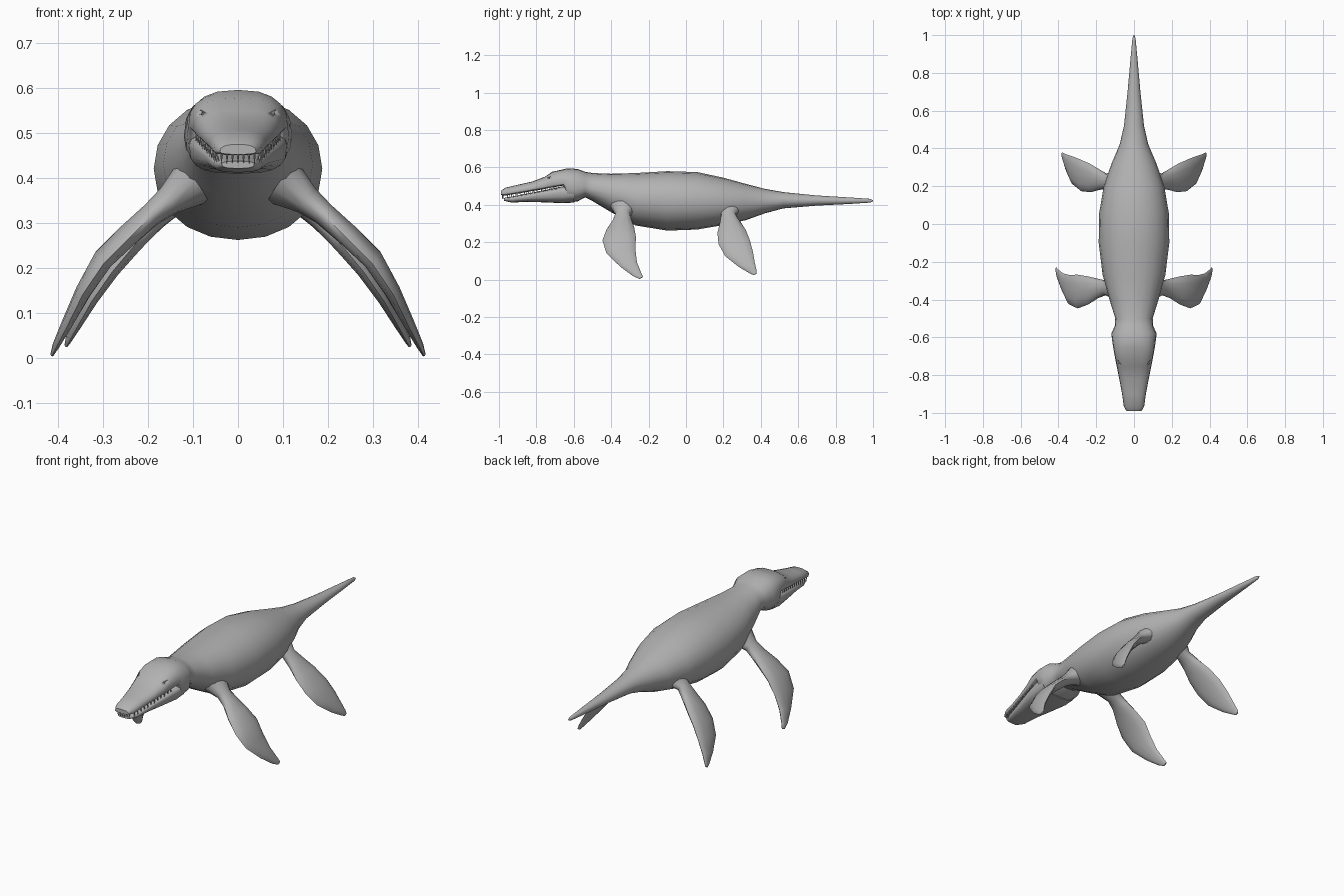
import bpy, bmesh, math
from mathutils import Vector

skin = bpy.data.materials.new("grey_skin")
skin.diffuse_color = (0.45, 0.45, 0.45, 1)


def finish(name, bm, angle=50):
    """Turn a bmesh into a smooth shaded object."""
    bmesh.ops.recalc_face_normals(bm, faces=bm.faces)
    mesh = bpy.data.meshes.new(name)
    bm.to_mesh(mesh)
    bm.free()
    mesh.materials.append(skin)
    obj = bpy.data.objects.new(name, mesh)
    bpy.context.collection.objects.link(obj)
    bpy.ops.object.select_all(action='DESELECT')
    obj.select_set(True)
    bpy.context.view_layer.objects.active = obj
    bpy.ops.object.shade_smooth_by_angle(angle=math.radians(angle))
    return obj


def loft(bm, rings):
    """Skin a list of equal point rings and close both ends."""
    rows = [[bm.verts.new(p) for p in ring] for ring in rings]
    n = len(rows[0])
    for a, b in zip(rows, rows[1:]):
        for i in range(n):
            bm.faces.new((a[i], a[(i + 1) % n], b[(i + 1) % n], b[i]))
    bm.faces.new(rows[0])
    bm.faces.new(rows[-1])


def section(y, w, zb, zc, zt, e, sides=20):
    """Rounded cross-section: half width, bottom, widest height, top, boxiness."""
    ring = []
    for i in range(sides):
        a = 2 * math.pi * i / sides
        c, s = math.cos(a), math.sin(a)
        x = w * math.copysign(abs(c) ** (2 / e), c)
        h = abs(s) ** (2 / e)
        ring.append((x, y, zc + h * (zt - zc) if s > 0 else zc - h * (zc - zb)))
    return ring


# Body, tail, skull and upper jaw in one skin
trunk = [
    (-0.99, 0.040, 0.452, 0.458, 0.474, 2.6),
    (-0.965, 0.054, 0.450, 0.460, 0.492, 2.6),
    (-0.90, 0.063, 0.460, 0.470, 0.507, 2.5),
    (-0.82, 0.078, 0.474, 0.484, 0.525, 2.5),
    (-0.755, 0.091, 0.485, 0.496, 0.550, 2.7),
    (-0.715, 0.099, 0.493, 0.505, 0.577, 2.9),
    (-0.655, 0.110, 0.503, 0.515, 0.590, 2.6),
    (-0.635, 0.113, 0.412, 0.495, 0.595, 2.6),
    (-0.58, 0.120, 0.418, 0.492, 0.592, 2.5),
    (-0.54, 0.102, 0.440, 0.495, 0.577, 2.3),
    (-0.50, 0.099, 0.420, 0.485, 0.570, 2.1),
    (-0.40, 0.130, 0.360, 0.460, 0.566, 2.1),
    (-0.27, 0.166, 0.290, 0.430, 0.570, 2.1),
    (-0.10, 0.187, 0.262, 0.420, 0.580, 2.1),
    (0.06, 0.184, 0.268, 0.420, 0.575, 2.1),
    (0.20, 0.160, 0.292, 0.415, 0.545, 2.1),
    (0.32, 0.119, 0.318, 0.415, 0.512, 2),
    (0.42, 0.076, 0.354, 0.415, 0.486, 2),
    (0.52, 0.053, 0.381, 0.422, 0.468, 2),
    (0.70, 0.034, 0.396, 0.422, 0.450, 2),
    (0.88, 0.018, 0.405, 0.422, 0.439, 2),
    (0.985, 0.008, 0.412, 0.422, 0.432, 2),
    (1.00, 0.002, 0.419, 0.422, 0.425, 2),
]
bm = bmesh.new()
loft(bm, [section(*row) for row in trunk])
body = finish("body", bm)

# Lower jaw, slightly open and shorter than the upper one
jaw = [
    (-0.972, 0.036, 0.421, 0.430, 0.437, 2.8),
    (-0.93, 0.054, 0.412, 0.432, 0.445, 2.8),
    (-0.85, 0.070, 0.416, 0.445, 0.460, 2.8),
    (-0.75, 0.092, 0.413, 0.460, 0.480, 3),
    (-0.66, 0.108, 0.409, 0.470, 0.499, 3),
    (-0.60, 0.112, 0.412, 0.475, 0.510, 2.6),
]
bm = bmesh.new()
loft(bm, [section(*row) for row in jaw])
finish("lower_jaw", bm)

# Teeth along both jaw edges
bm = bmesh.new()


def tooth(x, y, z, tip):
    base = [(x + 0.004 * math.cos(a), y + 0.004 * math.sin(a), z)
            for a in (0, math.pi / 2, math.pi, 3 * math.pi / 2)]
    ring = [bm.verts.new(p) for p in base]
    top = bm.verts.new((x * 1.03, y, z + tip))
    for i in range(4):
        bm.faces.new((ring[i], ring[(i + 1) % 4], top))


for i in range(7):
    x = -0.036 + 0.012 * i
    tooth(x, -0.982 + 4 * x * x, 0.458, -0.028)
for s in (-1, 1):
    for i in range(12):
        t = i / 11
        y = -0.955 + 0.25 * t
        tooth(s * (0.050 + 0.041 * t), y, 0.457 + 0.040 * t, -0.024 + 0.008 * t)
        tooth(s * (0.044 + 0.044 * t), y + 0.01, 0.434 + 0.046 * t, 0.020 - 0.006 * t)
finish("teeth", bm, 20)

# Eye sockets cut under the brow
bm = bmesh.new()
for s in (-1, 1):
    corners = [(-0.775, 0.522), (-0.742, 0.558), (-0.700, 0.566), (-0.715, 0.528)]
    outer = [bm.verts.new((s * 0.14, y, z)) for y, z in corners]
    inner = bm.verts.new((s * 0.066, -0.730, 0.545))
    bm.faces.new(outer)
    for i in range(4):
        bm.faces.new((outer[i], outer[(i + 1) % 4], inner))
cutter = finish("eye_socket_cutter", bm)
cutter.hide_render = True
cutter.hide_set(True)
cut = body.modifiers.new("eye_sockets", 'BOOLEAN')
cut.operation = 'DIFFERENCE'
cut.object = cutter
cut.solver = 'EXACT'
# keep the cut ahead of the smoothing modifier, if there is one
body.modifiers.move(len(body.modifiers) - 1, 0)


def flipper(name, stations, side):
    """Blade lofted through leading point, trailing point and thickness."""
    pairs = [(Vector(a), Vector(b), t) for a, b, t in stations]
    mids = [(a + b) / 2 for a, b, _ in pairs]
    rings = []
    for k, (a, b, t) in enumerate(pairs):
        along = mids[min(k + 1, len(mids) - 1)] - mids[max(k - 1, 0)]
        up = along.cross(b - a).normalized()
        ring = []
        for i in range(12):
            ang = math.pi * i / 6
            p = mids[k] + (b - a) / 2 * math.cos(ang) + up * (t / 2) * math.sin(ang)
            ring.append((p.x * side, p.y, p.z))
        rings.append(ring)
    bm = bmesh.new()
    loft(bm, rings)
    finish(name, bm)


front = [
    ((0.095, -0.405, 0.395), (0.105, -0.265, 0.385), 0.11),
    ((0.150, -0.378, 0.350), (0.155, -0.298, 0.350), 0.066),
    ((0.190, -0.392, 0.318), (0.190, -0.290, 0.322), 0.052),
    ((0.240, -0.425, 0.268), (0.245, -0.277, 0.280), 0.050),
    ((0.298, -0.447, 0.210), (0.300, -0.268, 0.230), 0.046),
    ((0.345, -0.425, 0.140), (0.340, -0.270, 0.158), 0.036),
    ((0.380, -0.350, 0.068), (0.375, -0.262, 0.092), 0.026),
    ((0.405, -0.285, 0.020), (0.402, -0.240, 0.038), 0.016),
    ((0.413, -0.250, 0.004), (0.411, -0.230, 0.015), 0.008),
]
hind = [
    ((0.080, 0.150, 0.390), (0.090, 0.300, 0.385), 0.10),
    ((0.140, 0.188, 0.345), (0.145, 0.265, 0.350), 0.060),
    ((0.185, 0.180, 0.300), (0.185, 0.290, 0.312), 0.048),
    ((0.230, 0.168, 0.250), (0.235, 0.320, 0.265), 0.046),
    ((0.280, 0.174, 0.190), (0.285, 0.342, 0.210), 0.042),
    ((0.325, 0.210, 0.125), (0.325, 0.358, 0.148), 0.034),
    ((0.357, 0.282, 0.068), (0.357, 0.368, 0.090), 0.024),
    ((0.376, 0.342, 0.033), (0.376, 0.377, 0.050), 0.014),
    ((0.381, 0.362, 0.024), (0.381, 0.378, 0.034), 0.008),
]
for side, label in ((1, "left"), (-1, "right")):
    flipper("front_flipper_" + label, front, side)
    flipper("hind_flipper_" + label, hind, side)
